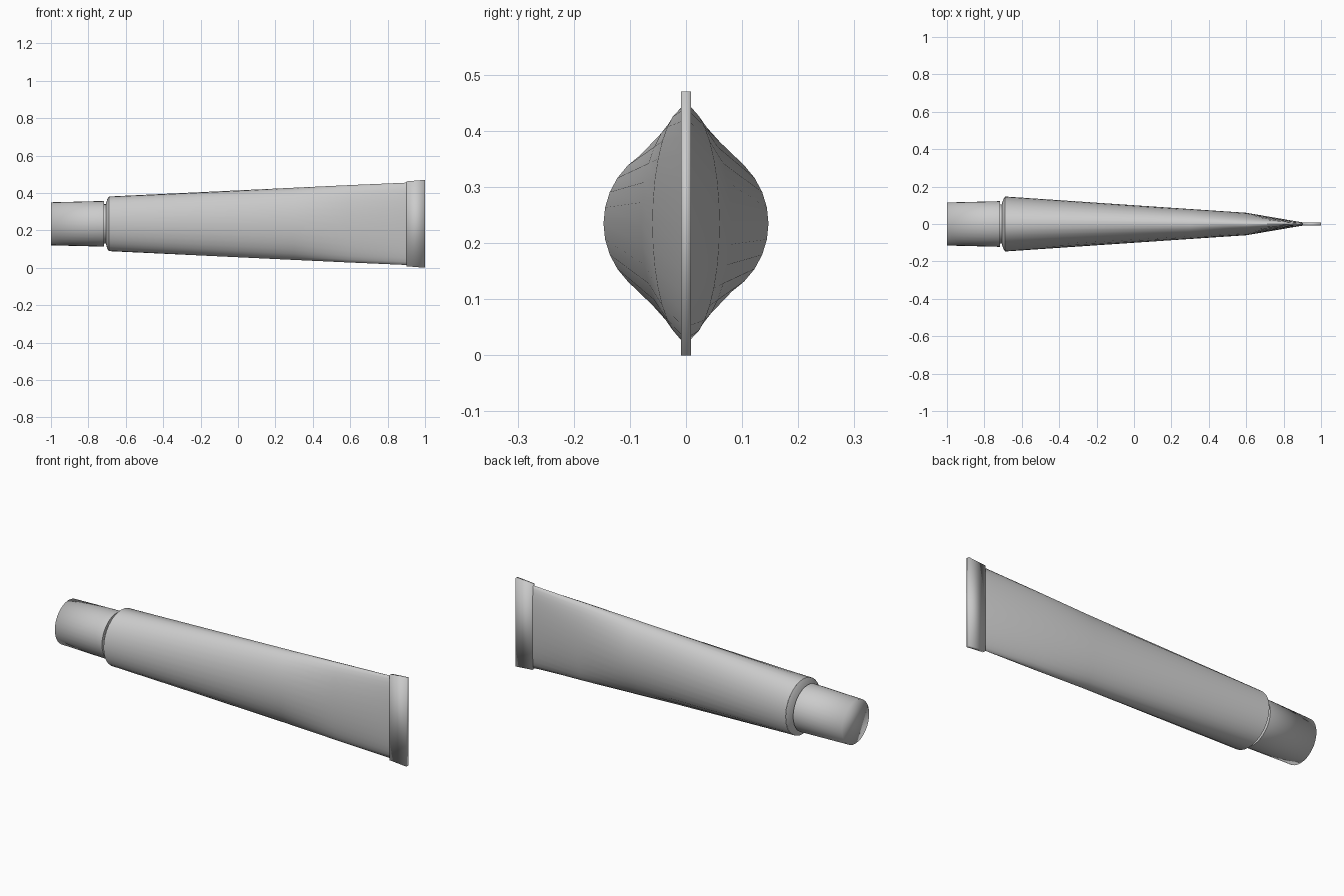
import bpy, bmesh, math

cube = bpy.data.objects.get("Cube")
if cube:
    bpy.data.objects.remove(cube, do_unlink=True)

CENTRE_Z = 0.235
SIDES = 32

grey = bpy.data.materials.new("plain grey")
grey.use_nodes = True
colour = (0.6, 0.6, 0.6, 1)
grey.diffuse_color = colour
grey.node_tree.nodes["Principled BSDF"].inputs["Base Color"].default_value = colour


def ellipse(i):
    a = 2 * math.pi * i / SIDES
    return math.cos(a), math.sin(a)


def loft(name, sections, outline, count, start=False, end=False, angle=None):
    """Skin an outline along x; each section is (x, half depth, half height)."""
    bm = bmesh.new()
    rings = []
    for x, depth, height in sections:
        ring = []
        for i in range(count):
            y, z = outline(i)
            ring.append(bm.verts.new((x, y * depth, CENTRE_Z + z * height)))
        rings.append(ring)
    for a, b in zip(rings, rings[1:]):
        for i in range(count):
            j = (i + 1) % count
            bm.faces.new((a[i], a[j], b[j], b[i]))
    if start:
        bm.faces.new(rings[0])
    if end:
        bm.faces.new(rings[-1])
    bmesh.ops.recalc_face_normals(bm, faces=bm.faces)
    mesh = bpy.data.meshes.new(name)
    bm.to_mesh(mesh)
    bm.free()
    mesh.materials.append(grey)
    obj = bpy.data.objects.new(name, mesh)
    bpy.context.collection.objects.link(obj)
    bpy.ops.object.select_all(action='DESELECT')
    obj.select_set(True)
    bpy.context.view_layer.objects.active = obj
    if angle is None:
        bpy.ops.object.shade_smooth()
    else:
        bpy.ops.object.shade_smooth_by_angle(angle=math.radians(angle))
    return obj


# Round screw cap with a softly shaded flat end
loft("cap", [(-1, 0.115, 0.115), (-0.717, 0.122, 0.122)], ellipse, SIDES, start=True)

# Neck and shoulder, closing the back of the cap
neck = [(-0.717, 0.122), (-0.717, 0.105), (-0.707, 0.105), (-0.699, 0.132), (-0.69, 0.146)]
loft("neck_and_shoulder", [(x, r, r) for x, r in neck], ellipse, SIDES, angle=35)

# Tube body, round at the shoulder and flattened towards the seal
loft("tube_body",
     [(-0.69, 0.147, 0.146), (0.3, 0.08, 0.193), (0.6, 0.06, 0.207), (0.9, 0.009, 0.22)],
     ellipse, SIDES, end=True, angle=40)

# Flat crimped seal
corners = [(-1, -1), (1, -1), (1, 1), (-1, 1)]
loft("crimped_seal", [(0.9, 0.009, 0.227), (1, 0.009, 0.235)],
     lambda i: corners[i], len(corners), start=True, end=True)
